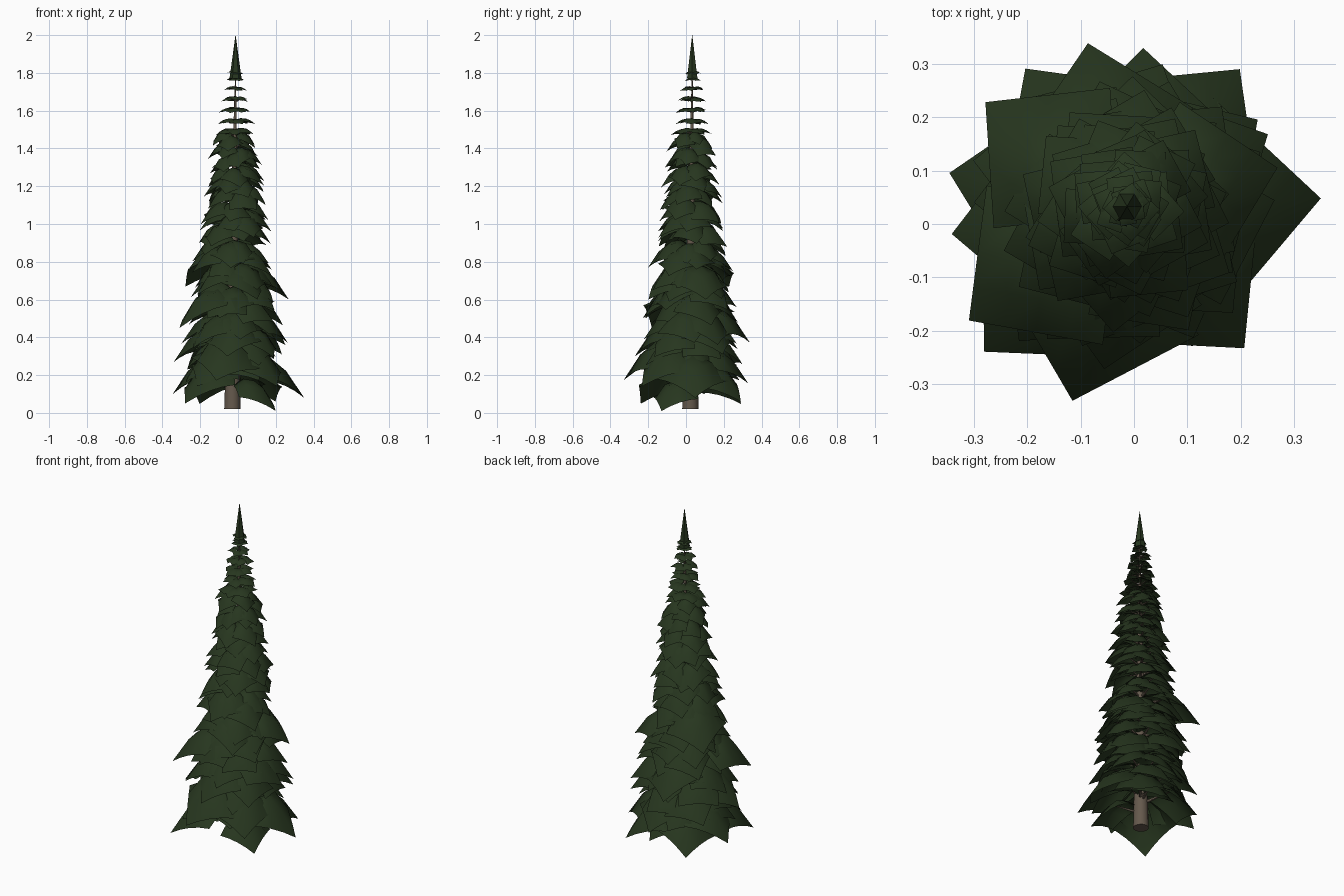
import bpy, bmesh, math, random
from mathutils import Vector

if "Cube" in bpy.data.objects:
    bpy.data.objects.remove(bpy.data.objects["Cube"])

random.seed(11)


def material(name, rgb):
    m = bpy.data.materials.new(name)
    m.diffuse_color = (*rgb, 1)
    m.use_nodes = True
    m.node_tree.nodes["Principled BSDF"].inputs["Base Color"].default_value = m.diffuse_color
    return m


GREEN = material("needle green", (0.020, 0.037, 0.0135))
BARK = material("bark brown", (0.13, 0.1, 0.073))

BASE, TOP = Vector((-0.03, 0.023, 0.02)), Vector((-0.013, 0.033, 1.8))
# Frond tip radius by height
PROFILE = [(0.05, 0.29), (0.3, 0.29), (0.5, 0.265), (0.65, 0.24), (0.8, 0.21), (1.0, 0.195),
           (1.2, 0.162), (1.4, 0.13), (1.5, 0.108), (1.6, 0.086), (1.7, 0.066), (1.8, 0.042)]


def trunk_at(z):
    return BASE.lerp(TOP, (z - BASE.z) / (TOP.z - BASE.z))


def radius_at(z):
    for (z0, r0), (z1, r1) in zip(PROFILE, PROFILE[1:]):
        if z <= z1:
            return r0 + (r1 - r0) * (z - z0) / (z1 - z0)
    return PROFILE[-1][1]


def finish(bm, name, mat):
    me = bpy.data.meshes.new(name)
    bm.to_mesh(me)
    bm.free()
    me.materials.append(mat)
    ob = bpy.data.objects.new(name, me)
    bpy.context.collection.objects.link(ob)
    for p in me.polygons:
        p.use_smooth = True
    return ob


def tube(bm, p0, p1, r0, r1, sides):
    """Tapered tube between two points"""
    axis = p1 - p0
    q = axis.to_track_quat('Z', 'Y')
    rings = []
    for p, r in ((p0, r0), (p1, r1)):
        rings.append([bm.verts.new(p + q @ Vector((r * math.cos(math.tau * i / sides),
                                                   r * math.sin(math.tau * i / sides), 0)))
                      for i in range(sides)])
    for i in range(sides):
        j = (i + 1) % sides
        bm.faces.new((rings[0][i], rings[0][j], rings[1][j], rings[1][i]))
    bm.faces.new(rings[0][::-1])
    bm.faces.new(rings[1])


def frond(bm, twigs, ang, r, ztip, yaw, tilt, puff, roll):
    """Square pillow-shaped sheet with a corner pointing outward, and the twig below it"""
    length = r * 1.0
    centre = trunk_at(ztip + 0.1)
    out = Vector((math.cos(ang), math.sin(ang), 0))
    side = Vector((-out.y, out.x, 0))
    apex = ztip + (puff + tilt / 2) * length
    n = 5
    grid = []
    for i in range(n):
        row = []
        for j in range(n):
            a, b = 2 * i / (n - 1) - 1, 2 * j / (n - 1) - 1
            # Height falls evenly toward the rim of the sheet
            fall = 0.7 * max(abs(a), abs(b)) ** 2 + 0.3 * (a * a + b * b) / 2
            u, v = (a + b) / 4, (a - b) / 4
            u, v = (u * math.cos(yaw) - v * math.sin(yaw),
                    u * math.sin(yaw) + v * math.cos(yaw))
            p = out * (r + length * (u - 0.5)) + side * (v * length * 1.05)
            z = apex - length * (puff * fall + tilt * u + roll * v)
            row.append(bm.verts.new((centre.x + p.x, centre.y + p.y, max(z, 0.004))))
        grid.append(row)
    for i in range(n - 1):
        for j in range(n - 1):
            bm.faces.new((grid[i][j], grid[i + 1][j], grid[i + 1][j + 1], grid[i][j + 1]))
    # Twig from the trunk to the middle of the sheet
    mid = Vector((centre.x, centre.y, 0)) + out * (r - length * 0.45)
    mid.z = apex - 0.06 * length
    root = trunk_at(mid.z - 0.15 * length)
    tube(twigs, root, mid, 0.035 * r + 0.001, 0.001, 5)


# Trunk
bm = bmesh.new()
tube(bm, BASE, TOP, 0.043, 0.002, 12)
trunk = finish(bm, "trunk", BARK)

fronds, twigs = bmesh.new(), bmesh.new()

# Large outer fronds, as tip positions
for x, y, z in [(0.35, 0.05, 0.08), (0.21, 0.28, 0.06), (0.2, -0.13, 0.01), (0.215, -0.225, 0.14),
                (-0.345, 0.1, 0.1), (-0.27, -0.25, 0.05), (-0.1, -0.335, 0.17), (-0.08, 0.34, 0.37),
                (-0.19, 0.3, 0.05), (0.05, 0.28, 0.08), (-0.34, -0.03, 0.27), (-0.31, -0.18, 0.45),
                (-0.285, 0.22, 0.67), (0.265, 0.12, 0.6), (0.25, 0.17, 0.36)]:
    c = trunk_at(z + 0.1)
    d = Vector((x - c.x, y - c.y))
    frond(fronds, twigs, math.atan2(d.y, d.x), d.length, z, random.uniform(-0.1, 0.1),
          0.5, 0.33, random.uniform(-0.2, 0.2))

# Tiers of cupped fronds up the trunk
z, turn = 0.17, 0.0
while z < 1.45:
    for k in range(6):
        zt = z + random.uniform(-0.03, 0.03)
        ang = turn + math.tau * k / 6 + random.uniform(-0.2, 0.2)
        frond(fronds, twigs, ang, radius_at(zt) * random.uniform(0.87, 1.08), zt,
              random.uniform(-0.5, 0.5), 0.5, 0.33, random.uniform(-0.25, 0.25))
    turn += 2.4
    z += 0.076 - 0.01 * z

# Flatter separate whorls near the top
for z in (1.475, 1.53, 1.59, 1.65, 1.705, 1.76, 1.795):
    for k in range(6):
        ang = turn + math.tau * k / 6 + random.uniform(-0.2, 0.2)
        frond(fronds, twigs, ang, radius_at(z) * random.uniform(0.85, 1.08),
              z + random.uniform(-0.005, 0.005), random.uniform(-0.6, 0.6),
              0.22, 0.17, random.uniform(-0.15, 0.15))
    turn += 2.4

finish(fronds, "needle_fronds", GREEN)
finish(twigs, "twigs", BARK)

# Pointed crown
bm = bmesh.new()
tube(bm, Vector((-0.013, 0.033, 1.77)), Vector((-0.013, 0.033, 2.0)), 0.032, 0.0005, 6)
crown = finish(bm, "crown_tip", GREEN)

for ob in (trunk, crown):
    bpy.ops.object.select_all(action='DESELECT')
    ob.select_set(True)
    bpy.context.view_layer.objects.active = ob
    bpy.ops.object.shade_smooth_by_angle(angle=math.radians(50))
